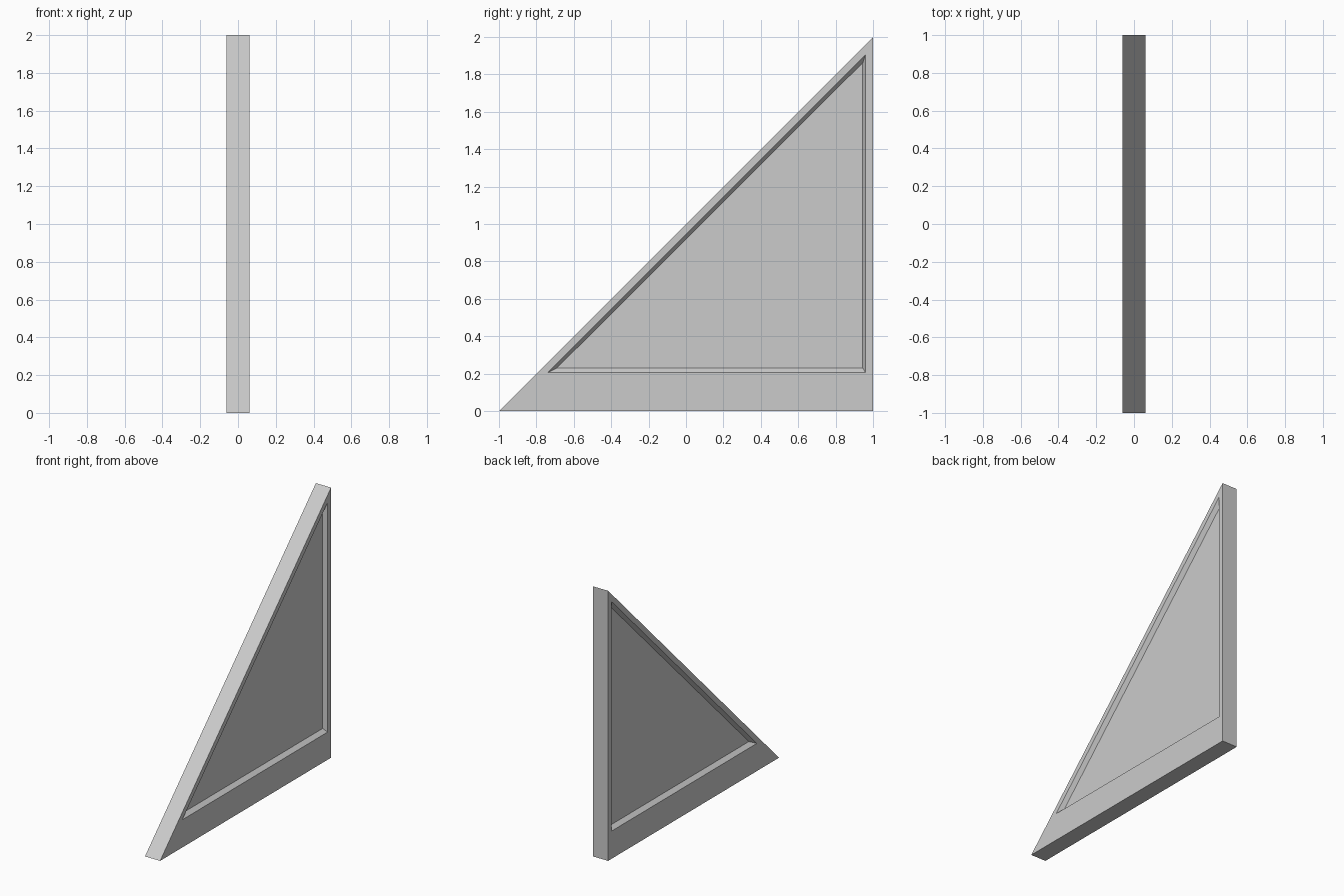
import bpy, bmesh

if "Cube" in bpy.data.objects:
    bpy.data.objects.remove(bpy.data.objects["Cube"])

HALF = 0.062     # half thickness of the slab
DEPTH = 0.03     # depth of the recessed panel

# Triangle outlines (y, z): edge, recess rim, recess floor
EDGE = [(-1, 0), (1, 0), (1, 2)]
RIM = [(-0.74, 0.205), (0.96, 0.205), (0.96, 1.905)]
FLOOR = [(-0.69, 0.23), (0.945, 0.23), (0.945, 1.862)]


def ring(bm, x, outline):
    return [bm.verts.new((x, y, z)) for y, z in outline]


def bridge(bm, a, b):
    for i in range(3):
        j = (i + 1) % 3
        bm.faces.new((a[i], a[j], b[j], b[i]))


# Right half of the wall: outer rim, face border, sloped recess, panel
bm = bmesh.new()
rings = [ring(bm, 0, EDGE), ring(bm, HALF, EDGE),
         ring(bm, HALF, RIM), ring(bm, HALF - DEPTH, FLOOR)]
for a, b in zip(rings, rings[1:]):
    bridge(bm, a, b)
bm.faces.new(rings[-1])
bm.normal_update()
if bm.faces[:][-1].normal.x < 0:
    bmesh.ops.reverse_faces(bm, faces=bm.faces[:])

mesh = bpy.data.meshes.new("triangular_wall")
bm.to_mesh(mesh)
bm.free()
wall = bpy.data.objects.new("triangular_wall", mesh)
bpy.context.collection.objects.link(wall)

# Mirror to the left side
mirror = wall.modifiers.new("mirror", 'MIRROR')
mirror.use_axis = (True, False, False)
mirror.use_clip = True
